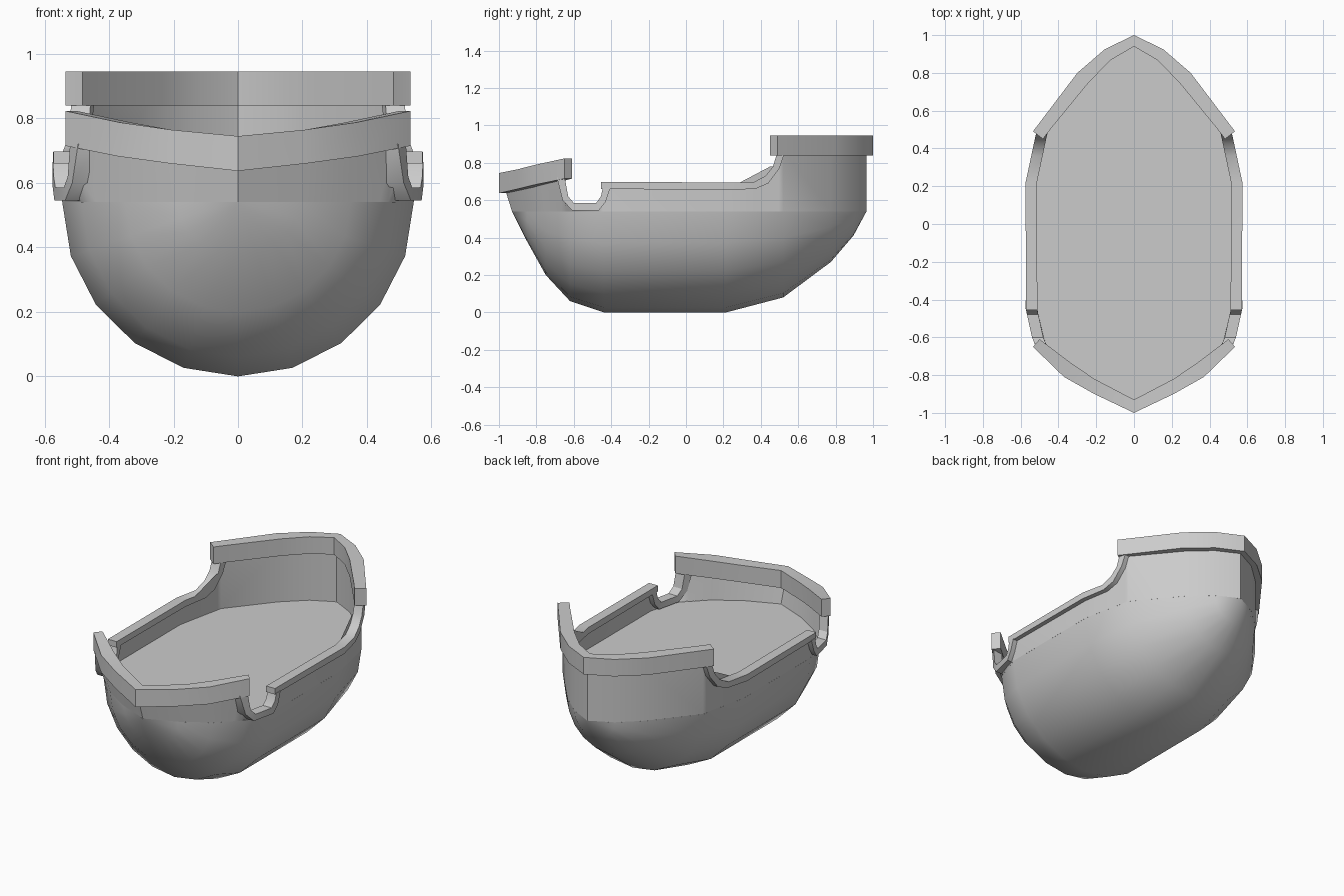
import bpy, bmesh, math

if "Cube" in bpy.data.objects:
    bpy.data.objects.remove(bpy.data.objects["Cube"])

RIM = 0.54  # height where the round hull meets the upper wall


def make(name, verts, faces, angle=30):
    """Build one half, mirror it across x = 0 and weld the seam."""
    bm = bmesh.new()
    for s in (1, -1):
        vs = [bm.verts.new((s * x, y, z)) for x, y, z in verts]
        for f in faces:
            bm.faces.new([vs[i] for i in (f if s == 1 else f[::-1])])
    bmesh.ops.remove_doubles(bm, verts=bm.verts, dist=0.0005)
    bmesh.ops.recalc_face_normals(bm, faces=bm.faces)
    me = bpy.data.meshes.new(name)
    bm.to_mesh(me)
    bm.free()
    ob = bpy.data.objects.new(name, me)
    bpy.context.collection.objects.link(ob)
    bpy.ops.object.select_all(action='DESELECT')
    bpy.context.view_layer.objects.active = ob
    ob.select_set(True)
    bpy.ops.object.shade_smooth_by_angle(angle=math.radians(angle))
    return ob


def loft(rows):
    n = len(rows[0])
    verts = [p for r in rows for p in r]
    faces = [(i * n + j, i * n + j + 1, (i + 1) * n + j + 1, (i + 1) * n + j)
             for i in range(len(rows) - 1) for j in range(n - 1)]
    return verts, faces


def bar(name, sections):
    """Solid strip through four-cornered sections."""
    verts, faces = loft([list(s) + [s[0]] for s in sections])
    k = len(verts) - 5
    faces.append((k, k + 1, k + 2, k + 3))
    if sections[0][0][0] > 0.01:
        faces.append((3, 2, 1, 0))
    make(name, verts, faces)


# hull stations: y, half width, depth below the rim
stations = [(-0.93, 0, 0), (-0.85, 0.19, 0.16), (-0.75, 0.35, 0.34), (-0.62, 0.485, 0.48),
            (-0.44, 0.545, 0.54), (0.215, 0.545, 0.54), (0.52, 0.48, 0.46),
            (0.775, 0.27, 0.27), (0.895, 0.138, 0.13), (0.965, 0, 0)]


def half_width(y, table):
    for a, b in zip(table, table[1:]):
        if a[0] <= y <= b[0]:
            return a[1] + (b[1] - a[1]) * (y - a[0]) / (b[0] - a[0])
    return table[0][1]


# round hull, five segments per quarter; the pointed ends are fans
rows = []
for y, w, d in stations[1:-1]:
    rows.append([(w * math.cos(math.radians(18 * k)), y,
                  RIM - d * math.sin(math.radians(18 * k))) for k in range(6)])
verts, faces = loft(rows)
last = len(verts) - 6
a, b = len(verts), len(verts) + 1
verts += [(0, stations[0][0], RIM), (0, stations[-1][0], RIM)]
for k in range(5):
    faces += [(a, k + 1, k), (b, last + k, last + k + 1)]
verts = [(0 if abs(x) < 1e-6 else x, y, z) for x, y, z in verts]
make("hull", verts, faces, 45)

# flat deck in two panels
edge = [(w, y, RIM - 0.002) for y, w, d in stations]
for name, part in (("deck_rear", edge[:6]), ("deck_bow", edge[5:])):
    bm = bmesh.new()
    ring = part + [(-x, y, z) for x, y, z in reversed(part) if x > 0]
    bm.faces.new([bm.verts.new(p) for p in ring])
    bm.normal_update()
    if bm.faces[:][0].normal.z < 0:
        bmesh.ops.reverse_faces(bm, faces=bm.faces)
    me = bpy.data.meshes.new(name)
    bm.to_mesh(me)
    bm.free()
    bpy.context.collection.objects.link(bpy.data.objects.new(name, me))

# trim plan widens towards the flared stern
plan = [(-0.70, 0.46), (-0.65, 0.49), (-0.60, 0.51), (-0.44, 0.545)] + [s[:2] for s in stations[5:]]

# upper wall: low bow-to-stern profile, flared at the stern
top = [(0.965, 0.86), (0.895, 0.86), (0.775, 0.86), (0.52, 0.86), (0.495, 0.78), (0.44, 0.71),
       (0.37, 0.675), (0.215, 0.67), (-0.43, 0.67), (-0.445, 0.60), (-0.47, 0.56), (-0.60, 0.56)]
rows = []
for y, z in top:
    w = half_width(y, plan)
    rows.append([(half_width(y, [s[:2] for s in stations]), y, RIM), (w, y, z)])
rows += [[(0.465, -0.64, RIM), (0.49, -0.65, 0.61)],
         [(0.44, -0.665, RIM), (0.482, -0.672, 0.73)],
         [(0.35, -0.75, RIM), (0.357, -0.77, 0.71)],
         [(0.19, -0.85, RIM), (0.205, -0.865, 0.69)],
         [(0, -0.93, RIM), (0, -0.968, 0.66)]]
make("upper_wall", *loft(rows))


# heavy rails at bow and stern: inner xy, outer xy, low z, high z
def rail(name, pts):
    bar(name, [((ix, iy, lo), (ox, oy, lo), (ox, oy, hi), (ix, iy, hi))
               for ix, iy, ox, oy, lo, hi in pts])


rail("bow_rail", [(0, 0.94, 0, 1.0, 0.84, 0.945), (0.12, 0.87, 0.155, 0.925, 0.84, 0.945),
                  (0.235, 0.755, 0.30, 0.80, 0.84, 0.945), (0.435, 0.50, 0.485, 0.445, 0.84, 0.945)][:3]
     + [(0.44, 0.505, 0.535, 0.49, 0.84, 0.945), (0.482, 0.45, 0.53, 0.487, 0.84, 0.945)])
rail("stern_rail", [(0, -0.93, 0, -1.0, 0.637, 0.745), (0.21, -0.82, 0.21, -0.90, 0.66, 0.765),
                    (0.335, -0.735, 0.37, -0.81, 0.682, 0.788),
                    (0.50, -0.61, 0.535, -0.65, 0.715, 0.823)])


# thin trim along the wall edge, from lower and upper (y, z) points
def trim(name, lower, upper, t=0.03):
    secs = []
    for (y0, z0), (y1, z1) in zip(lower, upper):
        w0, w1 = half_width(y0, plan), half_width(y1, plan)
        secs.append(((w0 - t, y0, z0), (w0 + t, y0, z0), (w1 + t, y1, z1), (w1 - t, y1, z1)))
    bar(name, secs)


trim("side_rail",
     [(0.525, 0.845), (0.50, 0.77), (0.44, 0.69), (0.37, 0.66), (0.22, 0.655), (-0.455, 0.66)],
     [(0.485, 0.845), (0.465, 0.78), (0.425, 0.73), (0.36, 0.695), (0.22, 0.695), (-0.455, 0.697)])
trim("notch_trim",
     [(-0.405, 0.665), (-0.43, 0.59), (-0.465, 0.546), (-0.61, 0.546), (-0.66, 0.60), (-0.69, 0.72)],
     [(-0.445, 0.665), (-0.455, 0.62), (-0.48, 0.585), (-0.60, 0.585), (-0.63, 0.62), (-0.65, 0.73)])

# slim web bridging the inner side of the bow curve
web = [(0.28, 0.69), (0.45, 0.78), (0.47, 0.78), (0.425, 0.73), (0.36, 0.69)]
make("curve_web", [(half_width(y, plan) - 0.03, y, z) for y, z in web], [(0, 1, 2, 3, 4)])
